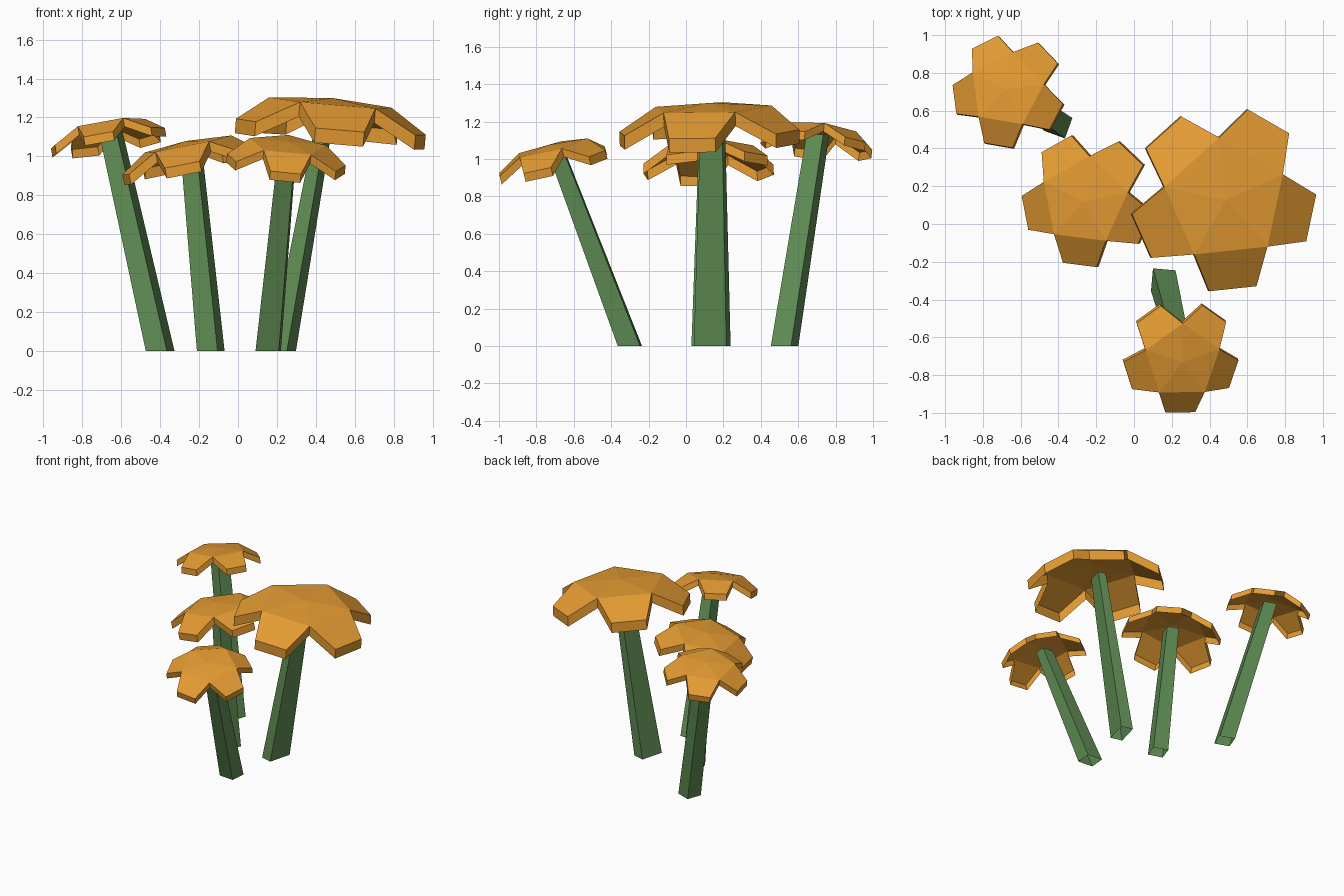
import bpy, bmesh, math
from mathutils import Vector, Matrix

if "Cube" in bpy.data.objects:
    bpy.data.objects.remove(bpy.data.objects["Cube"])


def material(name, rgb):
    m = bpy.data.materials.new(name)
    m.diffuse_color = (*rgb, 1)
    m.use_nodes = True
    m.node_tree.nodes["Principled BSDF"].inputs["Base Color"].default_value = m.diffuse_color
    return m


ORANGE = material("orange petals", (0.77, 0.325, 0.032))
GREEN = material("green stem", (0.115, 0.265, 0.088))


def make_object(name, bm, mat):
    me = bpy.data.meshes.new(name)
    bm.to_mesh(me)
    bm.free()
    me.materials.append(mat)
    bpy.context.collection.objects.link(bpy.data.objects.new(name, me))


def blossom(name, centre, r, turn, slope):
    """Five drooping petals round a low pentagon, with a rim below and a hollow underside."""
    bm = bmesh.new()
    normal = Vector((-slope[0], -slope[1], 1)).normalized()
    mat = Matrix.Translation(centre) @ Vector((0, 0, 1)).rotation_difference(normal).to_matrix().to_4x4()

    def vert(dist, side, ang, z):
        c, s = math.cos(ang), math.sin(ang)
        return bm.verts.new((r * (dist * c - side * s), r * (dist * s + side * c), r * z))

    apex = bm.verts.new((0, 0, 0.08 * r))
    angles = [math.radians(turn + 72 * k) for k in range(5)]
    ring = [vert(1, 0, a - math.pi / 5, 0) for a in angles]
    outline = []
    for k, a in enumerate(angles):
        v, w = ring[k], ring[(k + 1) % 5]
        p, q = vert(1.43, -0.38, a, -0.36), vert(1.43, 0.38, a, -0.36)
        bm.faces.new((apex, v, w))
        bm.faces.new((v, p, q, w))
        outline += [v, p, q]
    # Rim wall following the petal outline
    low = [bm.verts.new(v.co - Vector((0, 0, 0.225 * r))) for v in outline]
    for i in range(15):
        j = (i + 1) % 15
        bm.faces.new((low[i], low[j], outline[j], outline[i]))
    bm.transform(mat)
    make_object(name, bm, ORANGE)


def stem(name, base, top, size, turn, taper):
    """Leaning, tapered four-sided open tube with a level foot."""
    bm = bmesh.new()
    c, s = math.cos(math.radians(turn)), math.sin(math.radians(turn))
    rings = []
    for point, f in ((base, 0.5), (top, 0.5 * taper)):
        ring = []
        for i, j in ((-1, -1), (1, -1), (1, 1), (-1, 1)):
            x, y = i * size[0] * f, j * size[1] * f
            ring.append(bm.verts.new((point[0] + x * c - y * s, point[1] + x * s + y * c, point[2])))
        rings.append(ring)
    lo, hi = rings
    for k in range(4):
        n = (k + 1) % 4
        bm.faces.new((lo[k], lo[n], hi[n], hi[k]))
    make_object(name, bm, GREEN)


# name, blossom centre, radius, turn, slope, stem base, stem top, size, turn, taper
flowers = [
    ("large", (0.485, 0.127, 1.273), 0.333, -84, (-0.088, 0.03),
     (0.231, 0.140), (0.45, 0.143, 1.21), (0.09, 0.18), -15, 0.66),
    ("front", (0.256, -0.728, 1.06), 0.207, -90, (-0.10, 0.25),
     (0.155, -0.30), (0.253, -0.69, 1.03), (0.12, 0.12), -5, 0.72),
    ("middle", (-0.264, 0.121, 1.06), 0.240, -97, (0.20, 0.03),
     (-0.14, 0.10), (-0.24, 0.122, 1.03), (0.112, 0.112), -19, 0.78),
    ("back", (-0.677, 0.71, 1.163), 0.204, -100, (0.165, -0.11),
     (-0.400, 0.527), (-0.655, 0.705, 1.13), (0.115, 0.115), -20, 0.83),
]
for n, c, r, t, s, b, top, size, st, taper in flowers:
    blossom(n + "_blossom", c, r, t, s)
    stem(n + "_stem", (*b, 0), top, size, st, taper)
